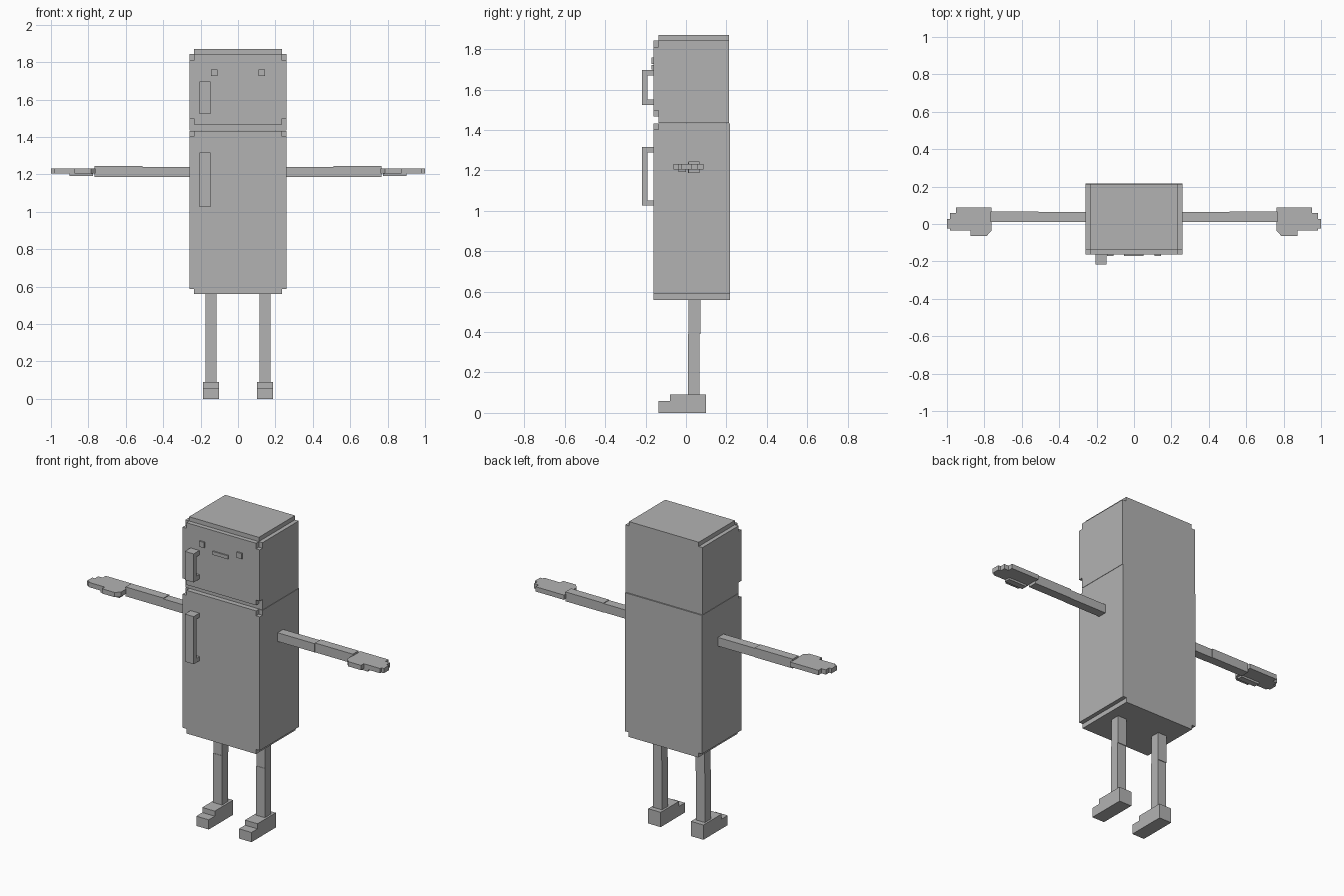
import bpy, bmesh
from mathutils import Vector

if "Cube" in bpy.data.objects:
    bpy.data.objects.remove(bpy.data.objects["Cube"])

grey = bpy.data.materials.new("plain grey")
grey.diffuse_color = (0.45, 0.45, 0.45, 1)
grey.use_nodes = True
grey.node_tree.nodes["Principled BSDF"].inputs["Base Color"].default_value = grey.diffuse_color

# how each profile plane maps (u, v, depth) to x, y, z
PLANES = {
    "xz": lambda u, v, d: Vector((u, d, v)),
    "yz": lambda u, v, d: Vector((d, u, v)),
    "xy": lambda u, v, d: Vector((u, v, d)),
}


def build(name, prisms):
    """One object made of extruded profiles: (plane, points, start, end)."""
    bm = bmesh.new()
    for plane, pts, a, b in prisms:
        place = PLANES[plane]
        lo = [bm.verts.new(place(u, v, a)) for u, v in pts]
        hi = [bm.verts.new(place(u, v, b)) for u, v in pts]
        bm.faces.new(lo)
        bm.faces.new(hi[::-1])
        n = len(pts)
        for i in range(n):
            j = (i + 1) % n
            bm.faces.new((lo[j], lo[i], hi[i], hi[j]))
    bmesh.ops.recalc_face_normals(bm, faces=bm.faces)
    mesh = bpy.data.meshes.new(name)
    bm.to_mesh(mesh)
    bm.free()
    mesh.materials.append(grey)
    obj = bpy.data.objects.new(name, mesh)
    bpy.context.collection.objects.link(obj)
    return obj


def block(x0, x1, y0, y1, z0, z1):
    return ("xy", [(x0, y0), (x1, y0), (x1, y1), (x0, y1)], z0, z1)


def mirrored(right_half):
    """Close a symmetric outline from its right half, bottom to top."""
    return right_half + [(-u, v) for u, v in reversed(right_half)]


W, N = 0.26, 0.235                      # half width, half width at notches
FRONT, STEP, BACK = -0.162, -0.135, 0.217

# lower cabinet: notched along the bottom sides, front top corners cut
base = [(N, 0.56), (N, 0.588), (W, 0.588)]
build("cabinet_body", [
    ("xz", mirrored(base + [(W, 1.432)]), STEP, BACK),
    ("xz", mirrored(base + [(W, 1.402), (N, 1.402), (N, 1.432)]), FRONT, STEP),
])

# upper cabinet with a raised top plate and a stepped door
build("cabinet_head", [
    ("xz", mirrored([(W, 1.434), (W, 1.844), (N, 1.844), (N, 1.87)]), STEP, 0.213),
    ("xz", mirrored([(N, 1.466), (N, 1.498), (W, 1.498), (W, 1.81),
                     (N, 1.81), (N, 1.844)]), FRONT, STEP),
])

# door handles
for name, z0, z1, t in (("upper_handle", 1.524, 1.698, 0.028),
                        ("lower_handle", 1.026, 1.316, 0.026)):
    build(name, [("yz", [(FRONT, z0), (-0.217, z0), (-0.217, z1), (FRONT, z1),
                         (FRONT, z1 - t), (-0.19, z1 - t),
                         (-0.19, z0 + t), (FRONT, z0 + t)], -0.207, -0.147)])

# face
build("mouth", [block(-0.053, 0.05, -0.17, FRONT, 1.70, 1.721)])

for side, s in (("left", -1), ("right", 1)):
    def sided(x0, x1, *rest):
        return block(min(s * x0, s * x1), max(s * x0, s * x1), *rest)

    build(side + "_eye", [sided(0.11, 0.144, -0.171, FRONT, 1.726, 1.76)])

    # arm in two segments
    build(side + "_upper_arm", [sided(W, 0.51, 0.01, 0.064, 1.187, 1.24)])
    build(side + "_forearm", [sided(0.51, 0.766, 0.012, 0.067, 1.187, 1.244)])

    # blocky hand with stepped fingertips and a thumb
    outline = [(0.762, 0.087), (0.953, 0.087), (0.953, 0.058), (0.983, 0.058),
               (0.983, 0.026), (1.0, 0.026), (1.0, -0.024), (0.983, -0.024),
               (0.983, -0.036), (0.873, -0.036), (0.873, -0.063),
               (0.787, -0.063), (0.762, -0.036)]
    build(side + "_hand", [
        ("xy", [(s * x, y) for x, y in outline], 1.204, 1.233),
        sided(0.775, 0.9, -0.036, 0.0, 1.192, 1.204),
    ])

    # leg in two segments, and a stepped foot
    build(side + "_thigh", [sided(0.115, 0.174, 0.012, 0.071, 0.39, 0.56)])
    build(side + "_shin", [sided(0.115, 0.174, 0.01, 0.067, 0.088, 0.39)])
    xs = sorted((s * 0.102, s * 0.186))
    build(side + "_foot", [("yz", [(-0.136, 0), (0.098, 0), (0.098, 0.09),
                                   (-0.078, 0.09), (-0.078, 0.059),
                                   (-0.136, 0.059)], xs[0], xs[1])])
